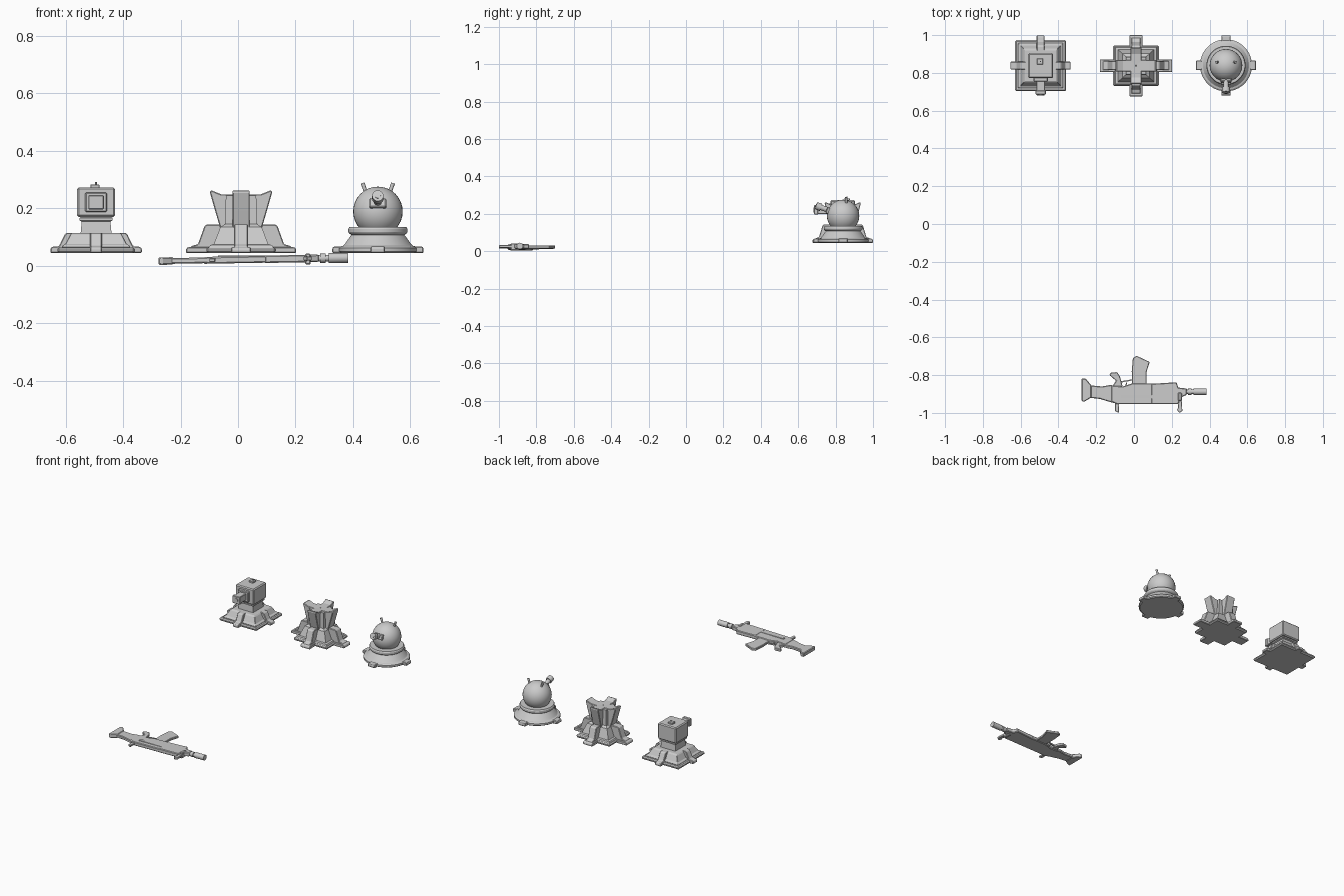
import bpy, bmesh, math
from mathutils import Vector, Matrix

if "Cube" in bpy.data.objects:
    bpy.data.objects.remove(bpy.data.objects["Cube"])


def finish(name, bm, bevel=0.0, smooth=None):
    bmesh.ops.recalc_face_normals(bm, faces=bm.faces)
    me = bpy.data.meshes.new(name)
    bm.to_mesh(me)
    bm.free()
    ob = bpy.data.objects.new(name, me)
    bpy.context.collection.objects.link(ob)
    if bevel:
        m = ob.modifiers.new("bevel", 'BEVEL')
        m.width, m.segments, m.limit_method = bevel, 1, 'ANGLE'
    if smooth:
        bpy.ops.object.select_all(action='DESELECT')
        ob.select_set(True)
        bpy.context.view_layer.objects.active = ob
        bpy.ops.object.shade_smooth_by_angle(angle=math.radians(smooth))
    return ob


def stack(name, prof, n, loc, sx=1.0, bevel=0.0, smooth=None):
    """Rings of n sides from (half width, z) pairs; n = 4 gives square tiers."""
    bm = bmesh.new()
    k = 1 / math.cos(math.pi / n) if n == 4 else 1
    rings = []
    for r, z in prof:
        angs = [2 * math.pi * (i + 0.5) / n for i in range(n)]
        rings.append([bm.verts.new((loc[0] + r * k * sx * math.cos(a),
                                    loc[1] + r * k * math.sin(a), z)) for a in angs])
    for a, b in zip(rings, rings[1:]):
        for i in range(n):
            bm.faces.new((a[i], a[(i + 1) % n], b[(i + 1) % n], b[i]))
    bm.faces.new(rings[0])
    bm.faces.new(rings[-1])
    return finish(name, bm, bevel, smooth)


def radial(name, prof, width, loc, sx=1.0, bevel=0.003):
    """Four copies of an (r, z) profile around a centre, stretched by sx along x."""
    for k, side in enumerate(("right", "back", "left", "front")):
        bm = bmesh.new()
        s = sx if k % 2 == 0 else 1
        f = bm.faces.new([bm.verts.new((r * s, -width, z)) for r, z in prof])
        ex = bmesh.ops.extrude_face_region(bm, geom=[f])
        vs = [v for v in ex['geom'] if isinstance(v, bmesh.types.BMVert)]
        bmesh.ops.translate(bm, verts=vs, vec=(0, 2 * width, 0))
        bm.transform(Matrix.Translation((loc[0], loc[1], 0)) @ Matrix.Rotation(k * math.pi / 2, 4, 'Z'))
        finish(side + "_" + name, bm, bevel)


def box(name, loc, half, bevel=0.0, tilt=0.0):
    bm = bmesh.new()
    bmesh.ops.create_cube(bm, size=2)
    bm.transform(Matrix.Translation(loc) @ Matrix.Rotation(tilt, 4, 'X') @ Matrix.Diagonal((*half, 1)))
    return finish(name, bm, bevel)


def rod(name, a, b, r1, r2=None, n=16):
    a, b = Vector(a), Vector(b)
    d = b - a
    bm = bmesh.new()
    bmesh.ops.create_cone(bm, cap_ends=True, segments=n, radius1=r1, radius2=r2 or r1, depth=d.length)
    bm.transform(Matrix.Translation((a + b) / 2) @ d.to_track_quat('Z', 'Y').to_matrix().to_4x4())
    return finish(name, bm, smooth=35)


# ---- box-headed turret
cx, cy = -0.494, 0.838
C = (cx, cy)
stack("box_turret_base", [(.135, .045), (.135, .064)], 4, C, bevel=.006)
stack("box_turret_plinth", [(.12, .064), (.116, .072), (.108, .074), (.09, .108), (.082, .115), (.06, .115)], 4, C, bevel=.002)
radial("box_turret_foot", [(.159, .045), (.159, .06), (.153, .066), (.130, .068), (.126, .074),
                           (.109, .109), (.102, .115), (.05, .115), (.05, .045)], .021, C)
stack("box_turret_neck", [(.054, .11), (.050, .154), (.058, .158), (.058, .166), (.05, .172)], 4, C)
stack("box_turret_head", [(.066, .170), (.066, .273)], 4, C, bevel=.006)
box("box_turret_hatch", (cx - .004, cy + .022, .276), (.016, .016, .007), .002)
rod("box_turret_pin", (cx, cy + .022, .28), (cx, cy + .022, .292), .003, n=8)
box("box_turret_barrel_mount", (cx, .768, .221), (.038, .014, .034), .004)
box("box_turret_barrel", (cx, .725, .221), (.023, .035, .022), .003)
box("box_turret_muzzle", (cx, .696, .221), (.027, .011, .025), .003)
rod("box_turret_bore", (cx, .69, .221), (cx, .681, .221), .014)

# ---- claw-topped turret
C = (.0105, .838)
stack("claw_turret_base", [(.108, .045), (.108, .064)], 4, C, 1.12, .006)
stack("claw_turret_plinth", [(.1, .064), (.096, .072), (.085, .075), (.064, .135), (.05, .145), (.047, .245)], 4, C, 1.12)
radial("claw_turret_slab", [(.1625, .045), (.1625, .058), (.157, .065), (.04, .065), (.04, .045)], .034, C, 1.18)
radial("claw_turret_foot", [(.15, .06), (.146, .069), (.127, .075), (.108, .137),
                            (.102, .144), (.05, .144), (.05, .06)], .024, C, 1.18)
radial("claw_turret_arm", [(0, .13), (.064, .13), (.07, .152), (.080, .19), (.097, .257),
                           (.093, .263), (.062, .249), (0, .247)], .030, C, 1.12)

# ---- ball-headed turret
cx, cy = .487, .840
C = (cx, cy)
stack("ball_turret_base", [(.131, .045), (.138, .050), (.138, .062), (.130, .068), (.122, .070), (.116, .076),
                           (.096, .104), (.09, .110), (.06, .110)], 32, C, smooth=20)
radial("ball_turret_tab", [(.159, .045), (.159, .062), (.155, .067), (.12, .067), (.12, .045)], .025, C)
stack("ball_turret_collar", [(.09, .105), (.101, .113), (.104, .118), (.104, .128), (.1, .135), (.05, .135)], 32, C, smooth=20)
bm = bmesh.new()
bmesh.ops.create_uvsphere(bm, u_segments=32, v_segments=16, radius=.0865)
bm.transform(Matrix.Translation((cx, cy, .189)))
finish("ball_turret_head", bm, smooth=30)
for s, side in ((-1, "left"), (1, "right")):
    rod(side + "_horn", (cx + s * .040, .857, .250), (cx + s * .053, .857, .288), .006, .007, 12)
box("ball_turret_barrel_mount", (cx, .766, .215), (.029, .016, .017), .004, -.35)
rod("ball_turret_barrel", (cx, .78, .213), (cx, .706, .240), .014)
rod("ball_turret_muzzle", (cx, .722, .234), (cx, .696, .244), .020)
rod("ball_turret_bore", (cx, .70, .2425), (cx, .693, .245), .010)


# ---- rifle lying on its side, rising slightly toward the muzzle
def lift(x):
    return .022 + (x - .05) * .018


def plate(name, px, half, bevel=.004):
    """Flat outline of (x, y + 0.9) points in hundredths, thickened in z."""
    bm = bmesh.new()
    pts = [(x / 100, y / 100 - .9) for x, y in px]
    f = bm.faces.new([bm.verts.new((x, y, lift(x) - half)) for x, y in pts])
    ex = bmesh.ops.extrude_face_region(bm, geom=[f])
    vs = [v for v in ex['geom'] if isinstance(v, bmesh.types.BMVert)]
    bmesh.ops.translate(bm, verts=vs, vec=(0, 0, 2 * half))
    finish(name, bm, bevel)


def along(name, x1, x2, y, r, n=16):
    rod(name, (x1, y, lift(x1)), (x2, y, lift(x2)), r, n=n)


plate("rifle_butt", [(-27.7, 8.2), (-25.6, 8.2), (-22.5, 4.5), (-22.5, -1.8), (-26.5, -4.2), (-27.7, -3.8)], .013)
plate("rifle_stock", [(-23.5, 4.6), (-17, 4), (-12.5, 4.8), (-8, 4), (-8, -5.4), (-13.5, -4), (-18, -2.6), (-23.5, -2)], .010)
plate("rifle_receiver", [(-12, 4.6), (-6, 4), (-1, 5.6), (10, 5.6), (10, -5.4), (-9, -5.4), (-12, -4)], .012)
plate("rifle_handguard", [(9, 5.4), (22.5, 6.2), (23.5, 3.4), (28, 2.9), (28, -.4), (24.5, -2), (23.5, -5.3), (9, -5.3)], .013)
plate("rifle_grip", [(-11.5, 4), (-9.5, 7), (-13, 10), (-12.5, 11.2), (-9, 11.6), (-7.4, 9.2), (-6, 4)], .009, .003)
plate("rifle_trigger_guard", [(-7.8, 6.6), (-1, 7.8), (-1, 7.1), (-7.6, 5.9)], .004, 0)
plate("rifle_trigger", [(-4.6, 4), (-4.2, 6.2), (-3.6, 6.2), (-3.6, 4)], .003, 0)
plate("rifle_magazine", [(-1, 5), (-1.2, 12), (-.6, 19), (1.4, 20.2), (8.3, 17), (6.6, 11.5), (6.6, 5)], .008, .003)
plate("rifle_rear_sight", [(-10, -4.8), (-10, -9), (-8, -10), (-7.8, -4.8)], .006, .002)
plate("rifle_front_sight", [(23, -4), (23.4, -7), (22.8, -8.4), (24, -10), (25.6, -9), (25.4, -5), (25, -2)], .007, .002)
along("rifle_barrel", .22, .38, -.888, .011)
along("rifle_muzzle_ring", .285, .305, -.888, .016)
along("rifle_muzzle", .315, .383, -.888, .0175)
box("rifle_front_band", (.243, -.915, .0235), (.010, .022, .019), .004)
box("rifle_side_rail", (.02, -.915, .033), (.09, .010, .003), .001)
